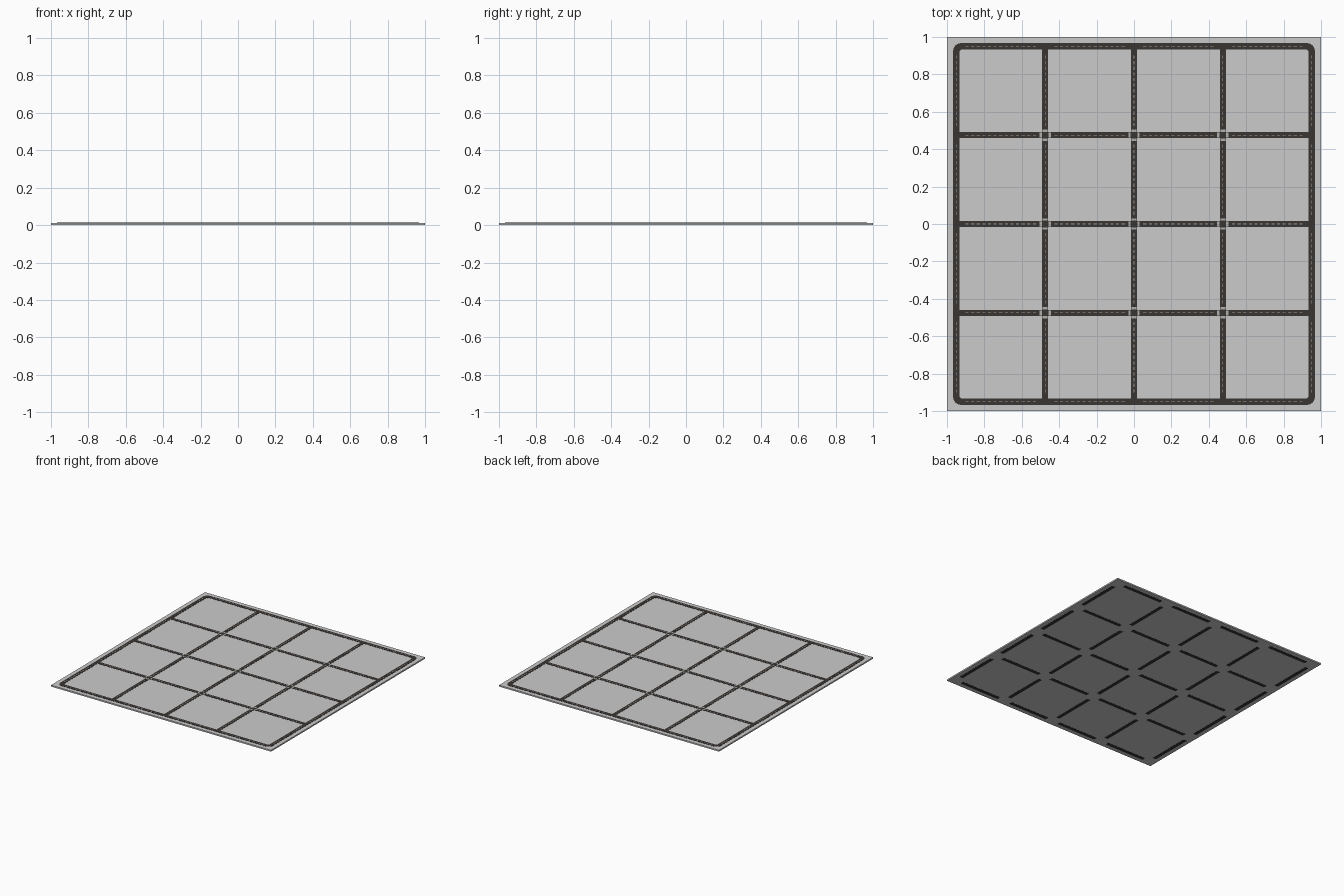
import bpy, bmesh, math
from mathutils import Matrix

if "Cube" in bpy.data.objects:
    bpy.data.objects.remove(bpy.data.objects["Cube"])

LINES = [-0.475, 0.0, 0.475]        # inner road centres
NODES = [-0.95] + LINES + [0.95]    # including the ring road
W = 0.032                           # road width
BASE_BOTTOM, BASE_TOP, ROAD_TOP, PAINT_TOP = 0.001, 0.0125, 0.0135, 0.0140


def material(name, rgb):
    m = bpy.data.materials.new(name)
    m.diffuse_color = (*rgb, 1)
    m.use_nodes = True
    m.node_tree.nodes["Principled BSDF"].inputs["Base Color"].default_value = m.diffuse_color
    return m


def add_box(bm, x, y, sx, sy, z0, z1):
    bmesh.ops.create_cube(bm, size=1, matrix=Matrix.Translation((x, y, (z0 + z1) / 2))
                          @ Matrix.Diagonal((sx, sy, z1 - z0, 1)))


def finish(bm, name, mat=None):
    me = bpy.data.meshes.new(name)
    bm.to_mesh(me)
    bm.free()
    ob = bpy.data.objects.new(name, me)
    bpy.context.collection.objects.link(ob)
    if mat:
        me.materials.append(mat)
    return ob


def boxes(name, items, z0, z1, mat=None):
    bm = bmesh.new()
    for x, y, sx, sy in items:
        add_box(bm, x, y, sx, sy, z0, z1)
    return finish(bm, name, mat)


def both_ways(items):
    return items + [(y, x, sy, sx) for x, y, sx, sy in items]


def rounded_square(half, r, n=6):
    pts = []
    for k in range(4):
        c = math.radians(45 + 90 * k)
        cx = math.copysign(half - r, math.cos(c))
        cy = math.copysign(half - r, math.sin(c))
        for i in range(n + 1):
            a = math.radians(90 * k + 90 * i / n)
            pts.append((cx + r * math.cos(a), cy + r * math.sin(a)))
    return pts


asphalt = material("asphalt", (0.04, 0.035, 0.032))
paint = material("road_paint", (0.42, 0.38, 0.33))
crossing = material("crossing_paint", (0.45, 0.45, 0.43))

# Ground plate
boxes("ground_plate", [(0, 0, 2, 2)], BASE_BOTTOM, BASE_TOP)

# Ring road with rounded corners
bm = bmesh.new()
outer, inner = rounded_square(0.967, 0.042), rounded_square(0.934, 0.018)
loops = [[bm.verts.new((x, y, z)) for x, y in prof] for prof, z in
         ((outer, BASE_TOP), (outer, ROAD_TOP), (inner, ROAD_TOP), (inner, BASE_TOP))]
count = len(outer)
for a, b in zip(loops, loops[1:]):
    for i in range(count):
        j = (i + 1) % count
        bm.faces.new((a[i], a[j], b[j], b[i]))
finish(bm, "ring_road", asphalt)

# Inner roads: full north-south strips, east-west strips cut at junctions
roads = [(x, 0, W, 1.868) for x in LINES]
edges = [-0.934] + [e for x in LINES for e in (x - W / 2, x + W / 2)] + [0.934]
for y in LINES:
    for a, b in zip(edges[::2], edges[1::2]):
        roads.append(((a + b) / 2, y, b - a, W))
boxes("inner_roads", roads, BASE_TOP, ROAD_TOP, asphalt)

# Road segments showing on the underside
mids = [(a + b) / 2 for a, b in zip(NODES, NODES[1:])]
boxes("underside_strips", both_ways([(m, y, 0.36, 0.03) for y in NODES for m in mids]),
      0.0, 0.002, asphalt)

# Dashed centre lines
dashes = [(m + 0.03 * (i - 6), y, 0.017, 0.004)
          for y in NODES for m in mids for i in range(13)]
boxes("centre_dashes", both_ways(dashes), ROAD_TOP, PAINT_TOP, paint)

# Crossings on the four sides of each inner junction
bars = [(x + s * 0.024, y, 0.012, 0.026)
        for x in LINES for y in LINES for s in (-1, 1)]
boxes("crossings", both_ways(bars), ROAD_TOP, PAINT_TOP + 0.0003, crossing)
